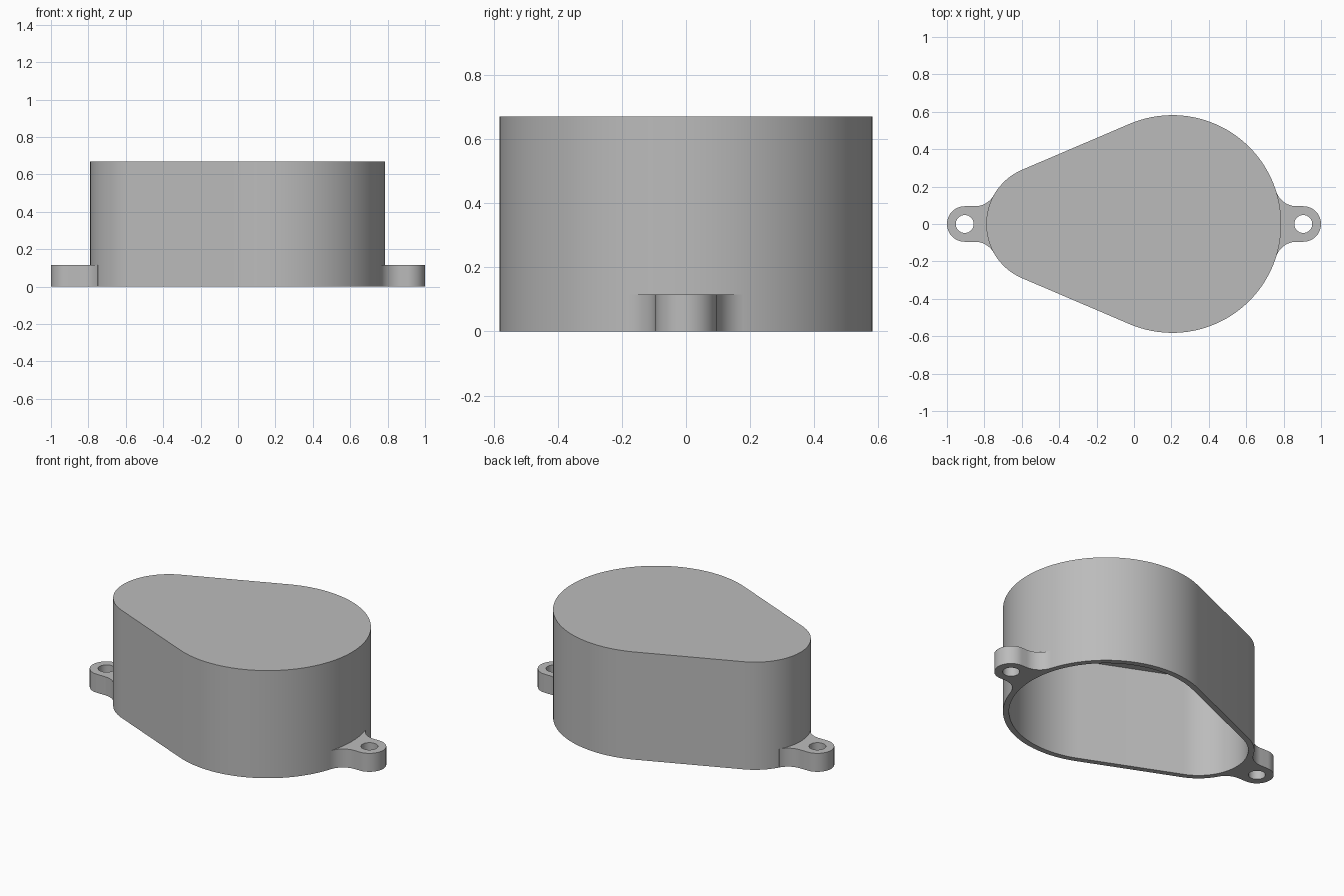
import bpy
import bmesh
from math import asin, atan2, cos, hypot, pi, sin, sqrt

if "Cube" in bpy.data.objects:
    bpy.data.objects.remove(bpy.data.objects["Cube"])

HEIGHT, WALL = 0.67, 0.034
BIG_X, BIG_R = 0.205, 0.582
SMALL_X, SMALL_R = -0.475, 0.315
TAB_H, TAB_X, TAB_R, HOLE_R, FILLET = 0.115, 0.905, 0.095, 0.048, 0.115

grey = bpy.data.materials.new("plain grey")
grey.use_nodes = True
colour = (0.5, 0.5, 0.5, 1)
grey.diffuse_color = colour
grey.node_tree.nodes["Principled BSDF"].inputs["Base Color"].default_value = colour


def arc(cx, cy, r, start, end, steps):
    """Points along an arc, both ends included."""
    angles = [start + (end - start) * i / steps for i in range(steps + 1)]
    return [(cx + r * cos(a), cy + r * sin(a)) for a in angles]


def add_loop(bm, points, z):
    """Closed loop of edges at one height."""
    verts = [bm.verts.new((x, y, z)) for x, y in points]
    edges = [bm.edges.new((v, verts[i - 1])) for i, v in enumerate(verts)]
    return verts, edges


def finish(bm, name):
    bmesh.ops.recalc_face_normals(bm, faces=bm.faces)
    mesh = bpy.data.meshes.new(name)
    bm.to_mesh(mesh)
    bm.free()
    mesh.materials.append(grey)
    obj = bpy.data.objects.new(name, mesh)
    bpy.context.collection.objects.link(obj)
    bpy.ops.object.select_all(action="DESELECT")
    obj.select_set(True)
    bpy.context.view_layer.objects.active = obj
    bpy.ops.object.shade_smooth_by_angle(angle=pi / 6)


def egg_outline(inset):
    """Two circles joined by their outer tangent lines."""
    a = pi / 2 + asin((BIG_R - SMALL_R) / (BIG_X - SMALL_X))
    return (arc(BIG_X, 0, BIG_R - inset, -a, a, 72)
            + arc(SMALL_X, 0, SMALL_R - inset, a, 2 * pi - a, 40))


# Hollow housing, open underneath
bm = bmesh.new()
rings = [add_loop(bm, egg_outline(inset), z)[0] for inset, z in
         ((0, HEIGHT), (0, 0), (WALL, 0), (WALL, HEIGHT - WALL))]
for lower, upper in zip(rings, rings[1:]):
    for i in range(len(lower)):
        bm.faces.new((lower[i - 1], lower[i], upper[i], upper[i - 1]))
bm.faces.new(rings[0])
bm.faces.new(rings[-1])
finish(bm, "housing")


def mounting_tab(name, side, centre, radius):
    """Rounded ear with a screw hole, blended into the housing by fillets."""
    fy = TAB_R + FILLET
    fx = centre + sqrt((radius + FILLET) ** 2 - fy ** 2)
    touch = atan2(fy, fx - centre)
    half = (arc(fx, fy, FILLET, pi + touch, 1.5 * pi, 14)
            + arc(TAB_X, 0, TAB_R, pi / 2, 0, 16))
    mirrored = [(x, -y) for x, y in reversed(half[:-1])]
    root = arc(centre, 0, radius - WALL / 3, -touch, touch, 16)
    hole = arc(TAB_X, 0, HOLE_R, 0, 2 * pi, 32)[:-1]
    bm = bmesh.new()
    edges = []
    for points in (half + mirrored + root, hole):
        edges += add_loop(bm, [(side * x, y) for x, y in points], 0)[1]
    bmesh.ops.triangle_fill(bm, edges=edges, use_beauty=True)
    result = bmesh.ops.extrude_face_region(
        bm, geom=bm.faces[:], use_keep_orig=True)
    top = [g for g in result["geom"] if isinstance(g, bmesh.types.BMVert)]
    bmesh.ops.translate(bm, verts=top, vec=(0, 0, TAB_H))
    finish(bm, name)


# Mounting tabs at both ends
mounting_tab("left_mounting_tab", 1, BIG_X, BIG_R)
mounting_tab("right_mounting_tab", -1, -SMALL_X, SMALL_R)
